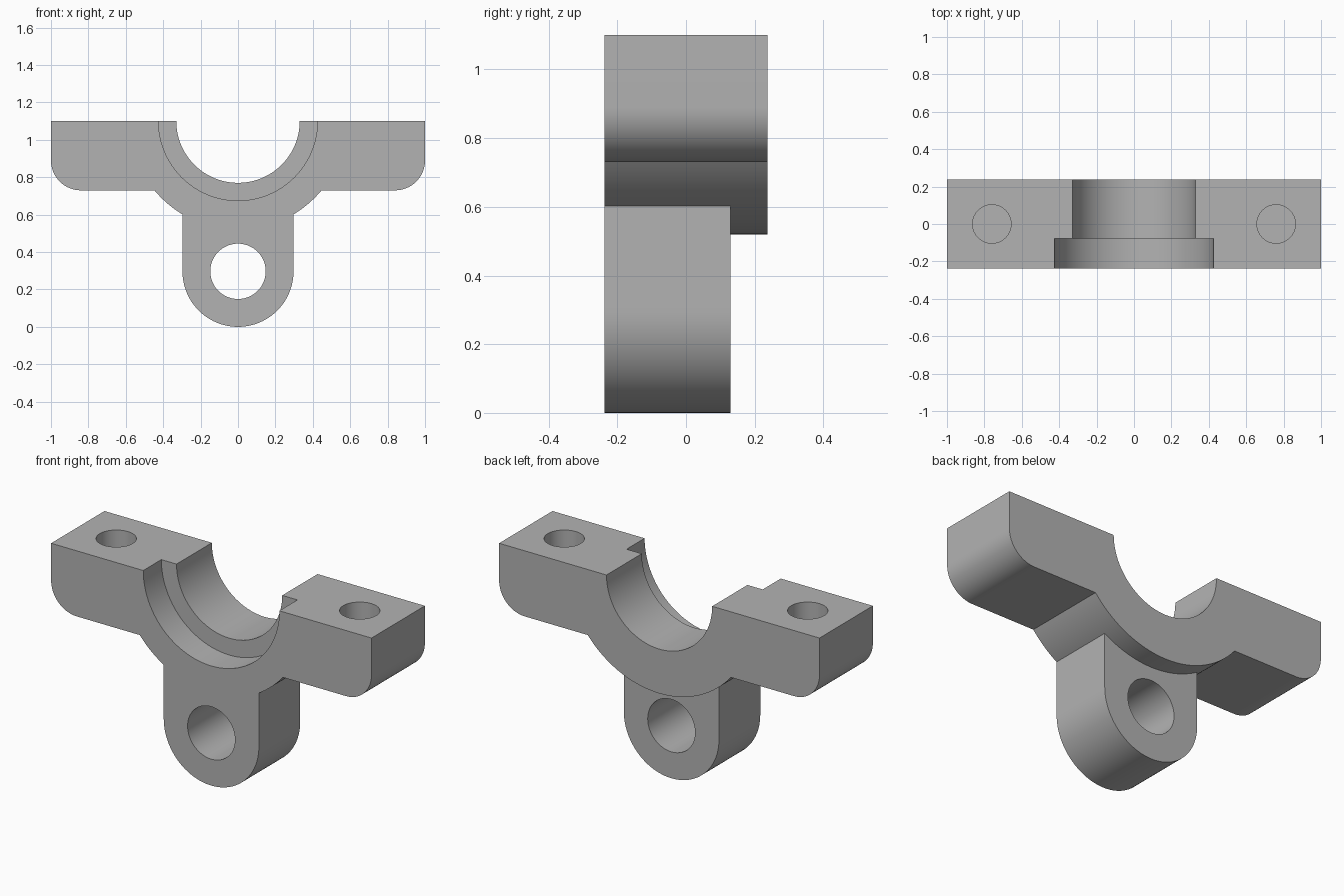
import bpy, bmesh
from math import sin, cos, pi, radians, acos, asin

if "Cube" in bpy.data.objects:
    bpy.data.objects.remove(bpy.data.objects["Cube"])

HALF = 0.238      # half depth
TOP = 1.10        # split plane height
FLANGE = 0.73     # underside of the flanges
SADDLE = 0.58     # outer radius of the saddle
LUG = 0.297       # lug half width and end radius
LUG_BACK = 0.13

grey = bpy.data.materials.new("plain_grey")
grey.use_nodes = True
grey.diffuse_color = (0.45, 0.45, 0.45, 1)
grey.node_tree.nodes["Principled BSDF"].inputs["Base Color"].default_value = grey.diffuse_color


def arc(cx, cz, r, a0, a1, n):
    return [(cx + r * cos(a0 + (a1 - a0) * i / n), cz + r * sin(a0 + (a1 - a0) * i / n))
            for i in range(n + 1)]


def prism(name, outline, y0, y1):
    """Extrude an x-z outline from y0 to y1."""
    bm = bmesh.new()
    face = bm.faces.new([bm.verts.new((x, y0, z)) for x, z in outline])
    out = bmesh.ops.extrude_face_region(bm, geom=[face])
    moved = [v for v in out["geom"] if isinstance(v, bmesh.types.BMVert)]
    bmesh.ops.translate(bm, verts=moved, vec=(0, y1 - y0, 0))
    bmesh.ops.recalc_face_normals(bm, faces=bm.faces)
    mesh = bpy.data.meshes.new(name)
    bm.to_mesh(mesh)
    bm.free()
    mesh.materials.append(grey)
    obj = bpy.data.objects.new(name, mesh)
    bpy.context.collection.objects.link(obj)
    return obj


def cylinder(name, r, z, y0, y1):
    return prism(name, arc(0, z, r, 0, 2 * pi, 96)[:-1], y0, y1)


def combine(target, tool, operation):
    """Apply a boolean and discard the tool."""
    mod = target.modifiers.new(operation, "BOOLEAN")
    mod.object, mod.operation, mod.solver = tool, operation, "EXACT"
    bpy.context.view_layer.objects.active = target
    bpy.ops.object.modifier_apply(modifier=mod.name)
    bpy.data.objects.remove(tool)


# Saddle with two flanges, outlined along the right half and mirrored
corner = 0.16
meet = asin((TOP - FLANGE) / SADDLE)
half = [(1, TOP)]
half += arc(1 - corner, FLANGE + corner, corner, 0, -pi / 2, 16)
half += arc(0, TOP, SADDLE, -meet, -pi / 2, 32)
outline = half + [(-x, z) for x, z in reversed(half[:-1])]
bracket = prism("bearing_bracket", outline, -HALF, HALF)

# Hanging lug with a round end
lug = prism("lug", [(LUG, 0.64)] + arc(0, LUG, LUG, 0, -pi, 48) + [(-LUG, 0.64)],
            -HALF, LUG_BACK)
combine(bracket, lug, "UNION")

# Bore, front counterbore and lug hole
combine(bracket, cylinder("bore", 0.33, TOP, -0.5, 0.5), "DIFFERENCE")
combine(bracket, cylinder("counterbore", 0.425, TOP, -0.5, -0.077), "DIFFERENCE")
combine(bracket, cylinder("lug_hole", 0.148, LUG, -0.5, 0.5), "DIFFERENCE")

# Blind bolt holes in the flanges
for side in (-1, 1):
    bpy.ops.mesh.primitive_cylinder_add(vertices=64, radius=0.103, depth=0.5,
                                        location=(side * 0.76, 0, TOP))
    hole = bpy.context.object
    hole.data.materials.append(grey)
    combine(bracket, hole, "DIFFERENCE")

# Smooth curves, sharp edges
bpy.ops.object.select_all(action="DESELECT")
bracket.select_set(True)
bpy.context.view_layer.objects.active = bracket
bpy.ops.object.shade_smooth_by_angle(angle=radians(20))
